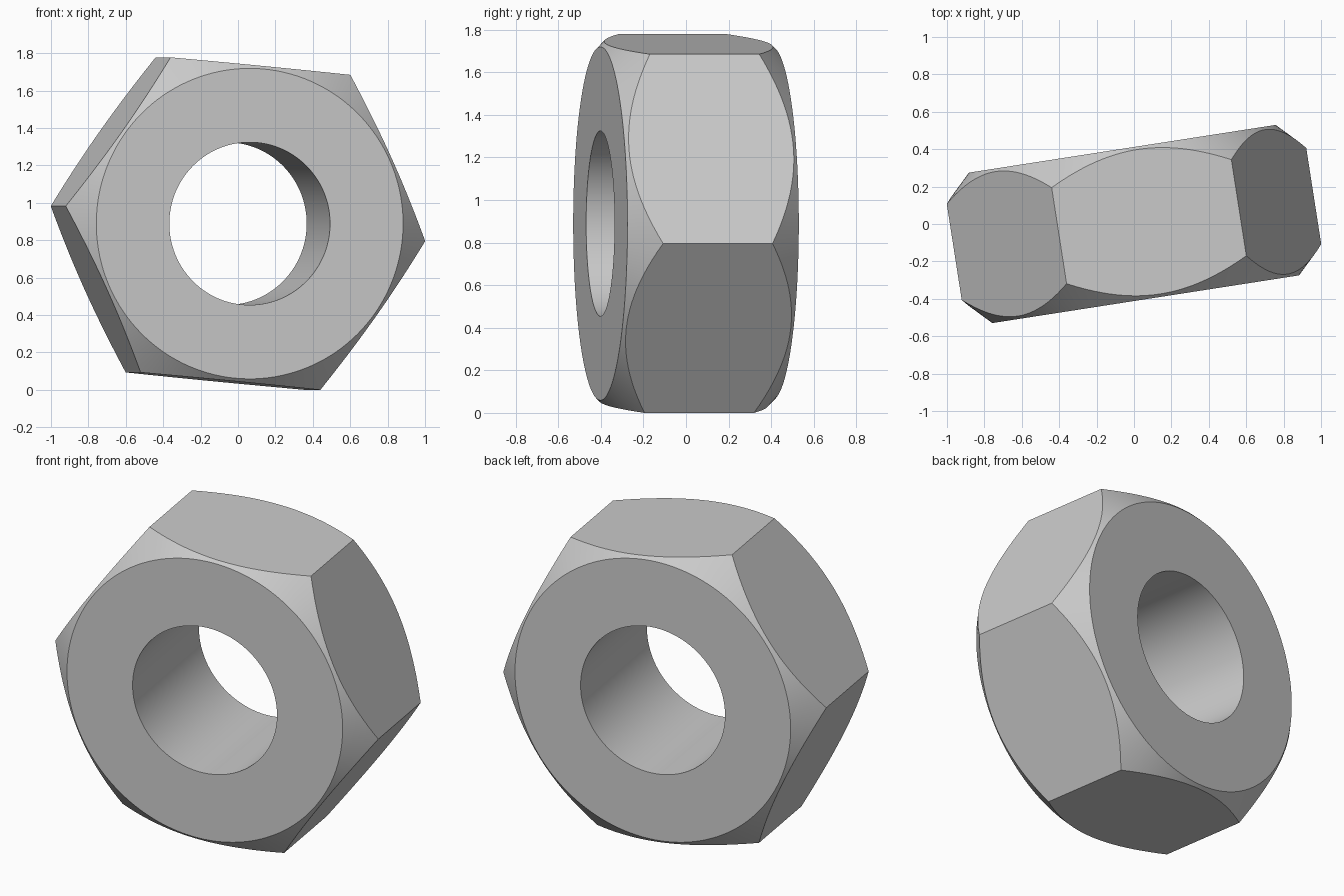
import bpy
import bmesh
from math import cos, sin, pi, radians
from mathutils import Matrix

cube = bpy.data.objects.get("Cube")
if cube:
    bpy.data.objects.remove(cube, do_unlink=True)

# Main dimensions
CORNER = 0.977            # hexagon corner radius
FLAT = CORNER * cos(pi / 6)
FACE = 0.83               # radius of the round bearing face
HOLE = 0.435
HALF = 0.407              # half the thickness
ROLL = radians(-5.5)      # roll about the hole axis
TURN = radians(8.84)      # turn about the vertical
SEGMENTS = 144            # multiple of six, so corners fall on the grid

# Steel colour
steel = bpy.data.materials.new("grey steel")
steel.use_nodes = True
grey = (0.6, 0.6, 0.6, 1)
steel.diffuse_color = grey
steel.node_tree.nodes["Principled BSDF"].inputs["Base Color"].default_value = grey


def hex_radius(angle):
    """Distance from the axis to the hexagon at this angle."""
    return FLAT / cos(angle % (pi / 3) - pi / 6)


def section(angle):
    """Closed (radius, depth) loop: hole, face, 45 degree chamfer, flat."""
    rim = hex_radius(angle)
    ridge = HALF - (rim - FACE)
    front = [(HOLE, HALF), (FACE, HALF), (rim, ridge)]
    return front + [(r, -d) for r, d in reversed(front)]


# Nut body: the section swept around the axis
bm = bmesh.new()
rings = []
for i in range(SEGMENTS):
    a = 2 * pi * i / SEGMENTS
    rings.append([bm.verts.new((r * cos(a + ROLL), -d, r * sin(a + ROLL)))
                  for r, d in section(a)])
for i, ring in enumerate(rings):
    following = rings[(i + 1) % SEGMENTS]
    for j in range(len(ring)):
        k = (j + 1) % len(ring)
        face = bm.faces.new((ring[j], ring[k], following[k], following[j]))
        face.smooth = True
bmesh.ops.recalc_face_normals(bm, faces=bm.faces)

# Pose and stand on the ground
bm.transform(Matrix.Rotation(TURN, 4, "Z"))
lowest = min(v.co.z for v in bm.verts)
bmesh.ops.translate(bm, verts=bm.verts, vec=(0, 0, -lowest))

mesh = bpy.data.meshes.new("hex_nut")
bm.to_mesh(mesh)
bm.free()
mesh.set_sharp_from_angle(angle=radians(25))
mesh.materials.append(steel)
nut = bpy.data.objects.new("hex_nut", mesh)
bpy.context.collection.objects.link(nut)
